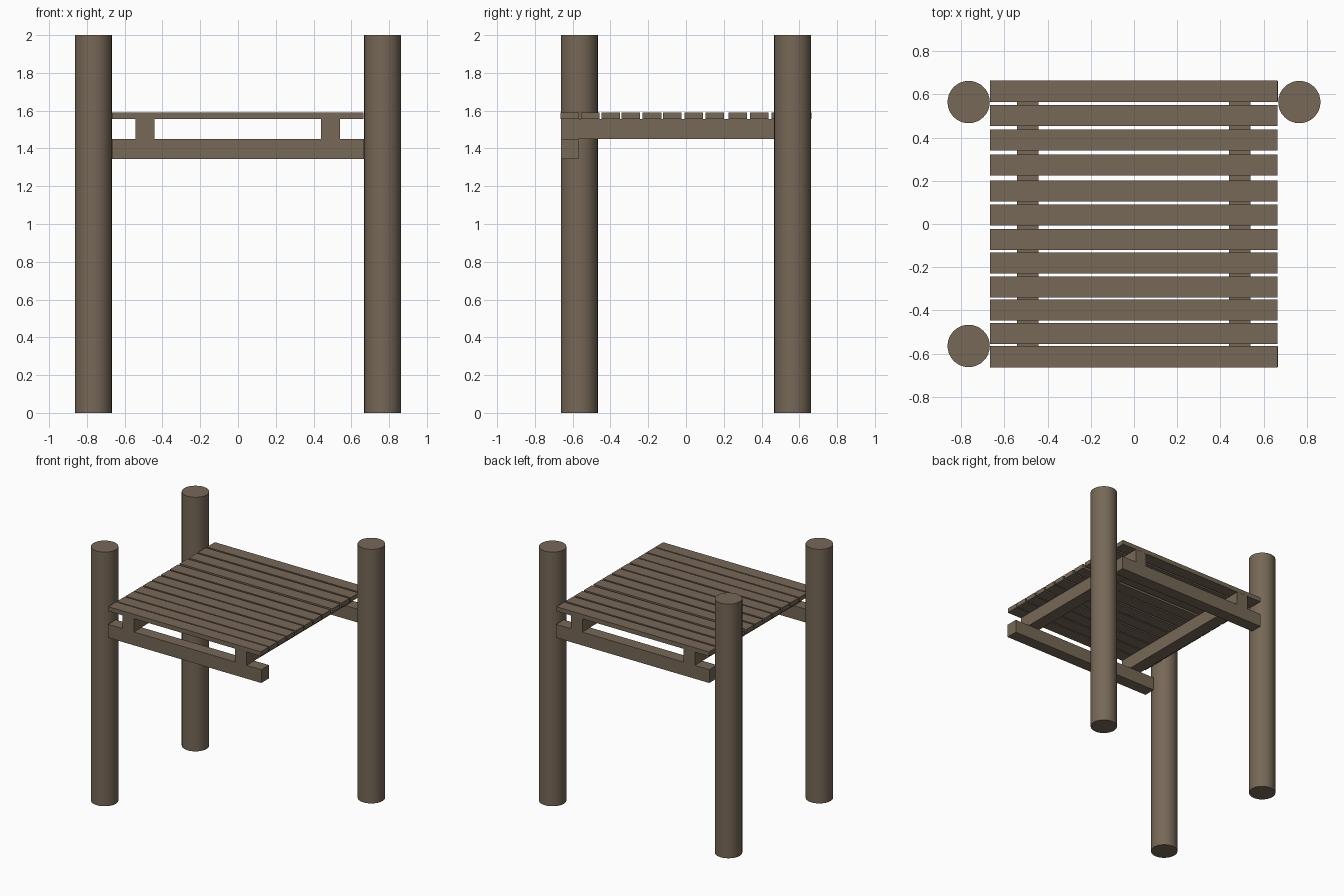
import bpy

if "Cube" in bpy.data.objects:
    bpy.data.objects.remove(bpy.data.objects["Cube"])

wood = bpy.data.materials.new("weathered brown wood")
wood.diffuse_color = (0.182, 0.138, 0.095, 1)
wood.use_nodes = True
wood.node_tree.nodes["Principled BSDF"].inputs["Base Color"].default_value = wood.diffuse_color


def box(name, x, y, z):
    """Box from (min, max) ranges."""
    bpy.ops.mesh.primitive_cube_add(size=1, location=[(a + b) / 2 for a, b in (x, y, z)])
    o = bpy.context.object
    o.name = name
    o.scale = [b - a for a, b in (x, y, z)]
    bpy.ops.object.transform_apply(location=False, rotation=False, scale=True)
    o.data.materials.append(wood)


# Three round posts (front right corner has none)
for name, x, y in (("back_left_post", -0.766, 0.565),
                   ("back_right_post", 0.766, 0.565),
                   ("front_left_post", -0.766, -0.565)):
    bpy.ops.mesh.primitive_cylinder_add(vertices=32, radius=0.098, depth=2, location=(x, y, 1))
    o = bpy.context.object
    o.name = name
    o.data.materials.append(wood)
    bpy.ops.object.shade_smooth_by_angle(angle=0.6)

# Cross beams at front and back
box("front_beam", (-0.667, 0.667), (-0.663, -0.568), (1.345, 1.45))
box("back_beam", (-0.667, 0.667), (0.568, 0.663), (1.345, 1.45))

# Joists resting on the beams
box("left_joist", (-0.542, -0.442), (-0.663, 0.663), (1.45, 1.555))
box("right_joist", (0.439, 0.539), (-0.663, 0.663), (1.45, 1.555))

# Deck planks, unevenly spaced
centres = (0.615, 0.502, 0.389, 0.273, 0.153, 0.041,
           -0.072, -0.18, -0.292, -0.399, -0.508, -0.615)
for i, y in enumerate(centres):
    box(f"deck_plank_{i + 1}", (-0.666, 0.664), (y - 0.049, y + 0.049), (1.555, 1.59))
